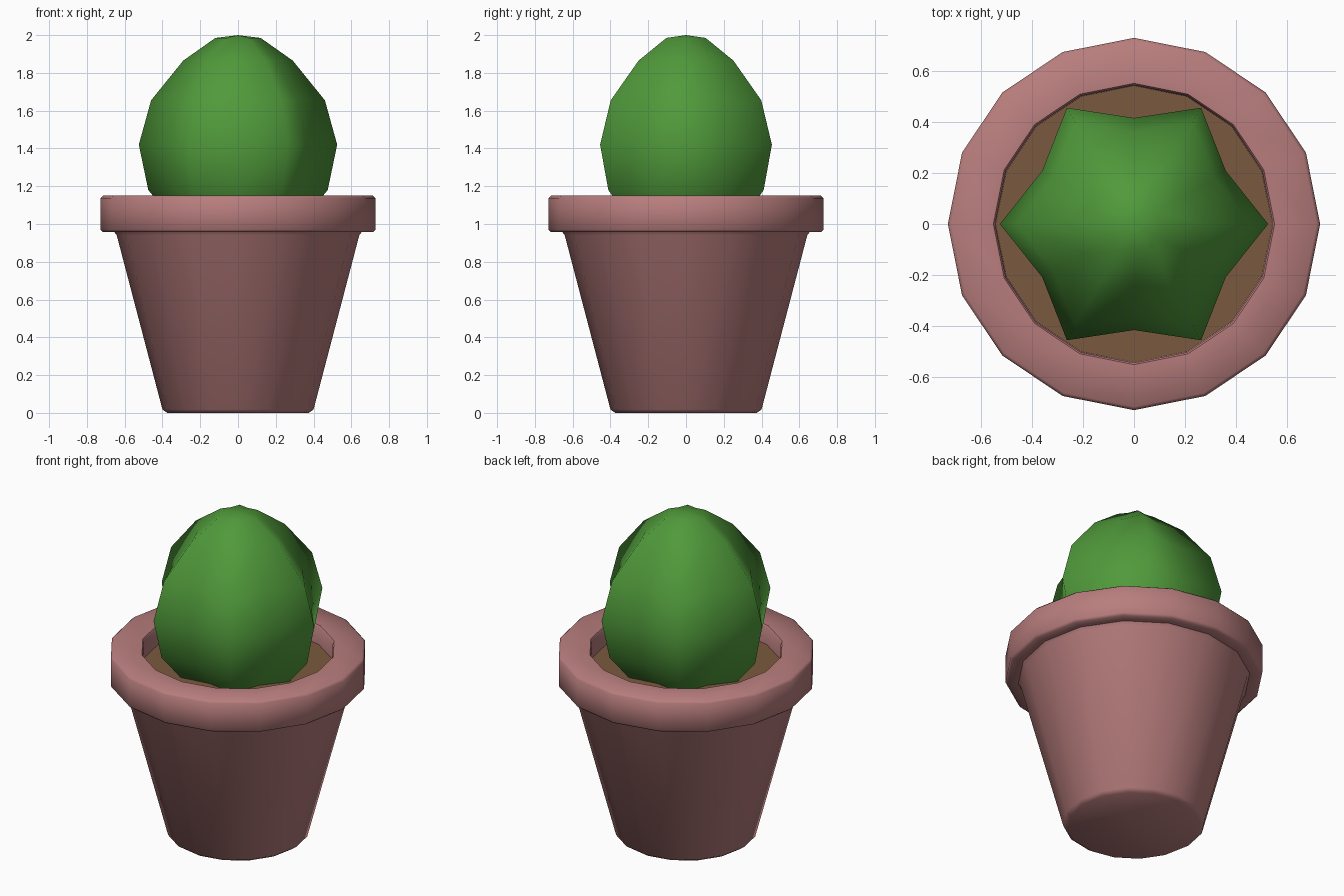
import bpy, bmesh, math

if "Cube" in bpy.data.objects:
    bpy.data.objects.remove(bpy.data.objects["Cube"])


def material(name, color):
    m = bpy.data.materials.new(name)
    m.diffuse_color = (*color, 1)
    m.use_nodes = True
    m.node_tree.nodes["Principled BSDF"].inputs["Base Color"].default_value = m.diffuse_color
    return m


terracotta = material("dusty terracotta", (0.48, 0.205, 0.205))
green = material("cactus green", (0.08, 0.32, 0.043))
brown = material("soil brown", (0.195, 0.102, 0.05))


def lathe(name, profile, sides, mat, valley=1.0, angle=50):
    """Revolve (radius, z) points, bottom first; radius 0 makes a pole.
    Every second column is scaled by valley to form ribs."""
    bm = bmesh.new()
    rings = []
    for r, z in profile:
        if r == 0:
            rings.append([bm.verts.new((0, 0, z))] * sides)
            continue
        ring = []
        for i in range(sides):
            a = 2 * math.pi * i / sides
            k = r * (valley if i % 2 else 1)
            ring.append(bm.verts.new((k * math.cos(a), k * math.sin(a), z)))
        rings.append(ring)
    for lo, hi in zip(rings, rings[1:]):
        for i in range(sides):
            j = (i + 1) % sides
            quad = [lo[i], lo[j], hi[j], hi[i]]
            bm.faces.new(list(dict.fromkeys(quad)))
    mesh = bpy.data.meshes.new(name)
    bm.to_mesh(mesh)
    bm.free()
    mesh.materials.append(mat)
    ob = bpy.data.objects.new(name, mesh)
    bpy.context.collection.objects.link(ob)
    bpy.ops.object.select_all(action='DESELECT')
    ob.select_set(True)
    bpy.context.view_layer.objects.active = ob
    bpy.ops.object.shade_smooth_by_angle(angle=math.radians(angle))
    return ob


# Pot with a tapered body, softened rim edges and an inner wall down to the soil
lathe("pot", [(0, 0), (0.375, 0), (0.40, 0.018), (0.642, 0.94), (0.655, 0.957),
              (0.715, 0.957), (0.728, 0.97), (0.728, 1.137), (0.715, 1.15),
              (0.55, 1.15), (0.543, 1.14), (0.54, 1.03)], 16, terracotta)

# Soil disc
lathe("soil", [(0.541, 1.035), (0, 1.035)], 16, brown)

# Six-ribbed cactus body
lathe("cactus", [(0.35, 1.03), (0.475, 1.18), (0.525, 1.42), (0.46, 1.655),
                 (0.29, 1.865), (0.12, 1.985), (0, 2.0)],
      12, green, valley=0.79, angle=180)
